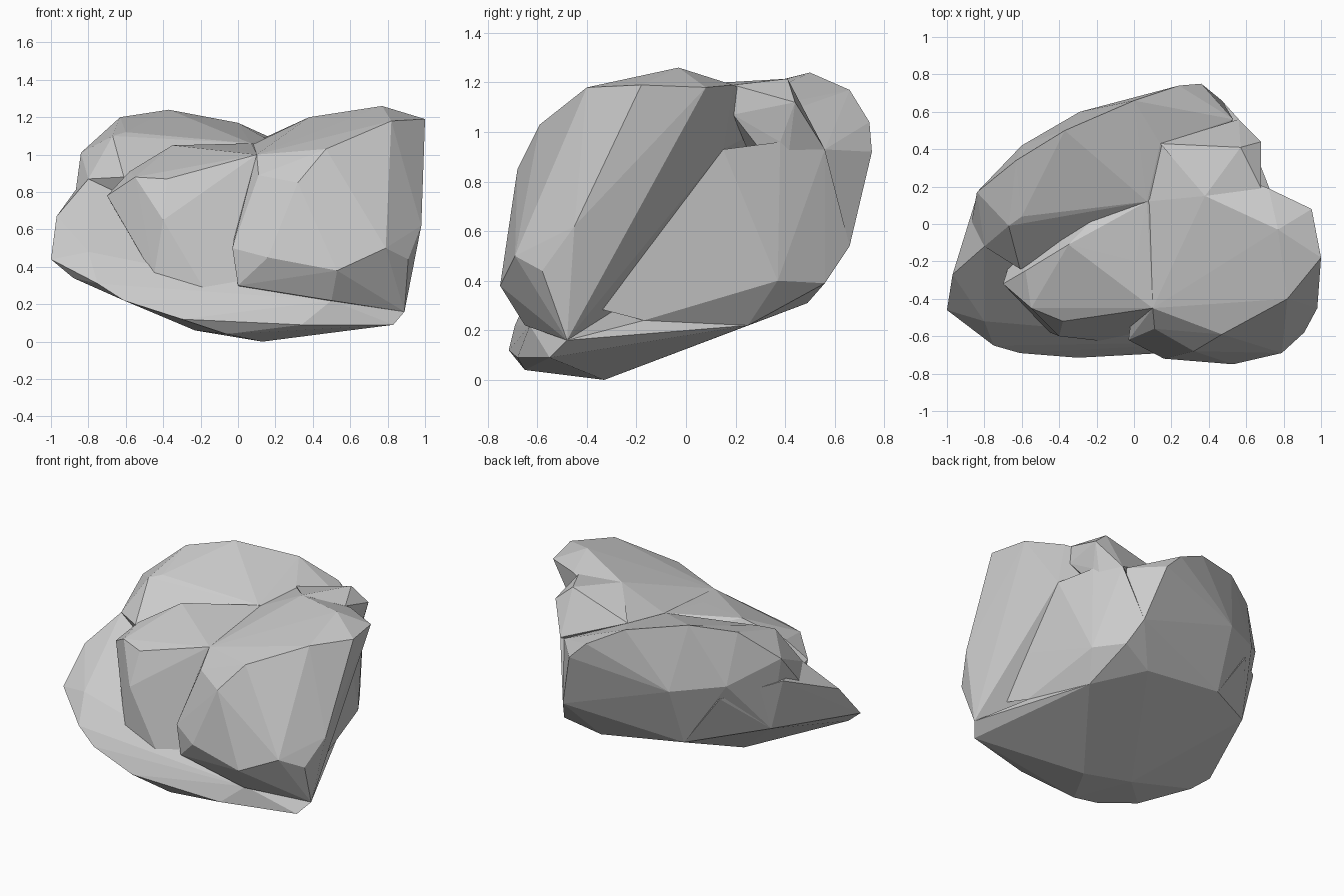
import bpy, bmesh


def lobe(name, pts):
    """Faceted chunk of stone: convex hull around a few corner points."""
    bm = bmesh.new()
    for p in pts:
        bm.verts.new(p)
    res = bmesh.ops.convex_hull(bm, input=bm.verts[:])
    loose = {e for e in res["geom_interior"] + res["geom_unused"]
             if isinstance(e, bmesh.types.BMVert)}
    bmesh.ops.delete(bm, geom=list(loose), context='VERTS')
    bmesh.ops.recalc_face_normals(bm, faces=bm.faces[:])
    me = bpy.data.meshes.new(name)
    bm.to_mesh(me)
    bm.free()
    ob = bpy.data.objects.new(name, me)
    bpy.context.collection.objects.link(ob)
    return ob


# Tilted base with the pointed left wing
rock = lobe("rock", [
    (-1, -.46, .44), (-.97, -.27, .67), (-.87, 0, .79), (-.88, -.5, .34),
    (-.75, -.65, .31), (-.61, -.69, .22), (-.3, -.715, .12), (-.06, -.65, .04),
    (.13, -.33, 0), (-.23, -.3, .06), (-.8, -.52, .48), (-.8, -.12, .87),
    (.83, -.55, .09), (.89, -.48, .16), (.34, -.68, .09), (.57, .25, .22),
    (.3, .49, .31), (-.3, .45, .4), (-.75, .15, .5), (.5, -.63, .22),
    (-.84, .15, .85), (-.55, .42, .75), (.72, -.17, .24), (.71, -.27, .13)])

# Back ridge, leaning out over the underside
back = lobe("back_ridge", [
    (-.84, .17, 1.01), (-.63, .34, 1.2), (-.37, .5, 1.24), (0, .66, 1.17),
    (.24, .74, 1.04), (.36, .75, .92), (-.6, .04, 1.12), (-.67, -.01, 1.1),
    (.14, .43, 1.09), (.53, .56, .93), (.47, .66, .54), (-.87, 0, .79),
    (-.29, .6, .8), (-.6, .42, .85), (.53, .56, .39), (.3, .49, .31),
    (-.3, .45, .4), (-.1, -.2, .3), (.07, .12, 1.06), (-.61, -.24, .88),
    (-.8, -.12, .87), (-.75, .15, .5)])

# Middle slab with the front left cliff
slab = lobe("middle_slab", [
    (-.7, -.32, .78), (-.55, -.45, .88), (-.35, -.11, 1.05), (.01, -.2, 1.03),
    (.07, .12, 1.06), (-.38, -.52, .87), (-.45, -.58, .35), (-.4, -.6, .65),
    (.1, -.45, 1), (-.58, -.25, .91), (.14, .4, .95), (-.05, -.64, .06),
    (.4, -.4, .9), (.4, .2, .4), (-.6, 0, .6)])

# Large boulder at the front right, overhanging on its right side
boulder = lobe("right_boulder", [
    (1, -.18, 1.19), (.95, .08, 1.18), (.77, -.03, 1.26), (.82, -.4, 1.18),
    (.98, -.45, .62), (.91, -.58, .44), (.79, -.69, .5), (.53, -.75, .38),
    (.16, -.72, .45), (-.03, -.62, .5), (0, -.62, .3), (.11, -.56, .89),
    (.32, -.68, .85), (.47, -.59, 1.03), (.5, -.65, .22), (.89, -.48, .16),
    (.1, -.45, 1), (.38, .15, 1.2), (.14, .43, 1.08), (.72, .19, 1.19),
    (.74, .15, .93), (.77, -.25, .58), (.76, -.4, .3), (.07, .12, 1.05),
    (.2, -.2, .2)])

# Wall joining the boulder to the back, below the notch
wall = lobe("side_wall", [
    (.77, -.25, .58), (.74, .15, .93), (.6, .16, .47), (.63, .26, .67),
    (.65, .37, .4), (.53, .56, .39), (.57, .25, .22), (.56, .56, .93),
    (.65, .38, .96), (.72, -.17, .24), (.76, -.4, .3), (.3, .49, .31),
    (.47, .66, .54), (.2, 0, .5), (.2, .4, .8)])

# Small spur behind the boulder
spur = lobe("rear_spur", [
    (.68, .44, 1.12), (.57, .41, 1.215), (.38, .15, 1.2), (.14, .43, 1.09),
    (.56, .56, .93), (.65, .38, .96), (.68, .19, 1.07), (.68, .19, 1.19),
    (.6, .4, .8), (.4, .3, .8)])

# Fuse everything into one stone
parts = (back, slab, boulder, wall, spur)
for part in parts:
    mod = rock.modifiers.new("fuse", 'BOOLEAN')
    mod.operation = 'UNION'
    mod.solver = 'EXACT'
    mod.object = part
bpy.context.view_layer.update()
dg = bpy.context.evaluated_depsgraph_get()
fused = bpy.data.meshes.new_from_object(rock.evaluated_get(dg))
rock.modifiers.clear()
rock.data = fused
for part in parts:
    bpy.data.objects.remove(part)
